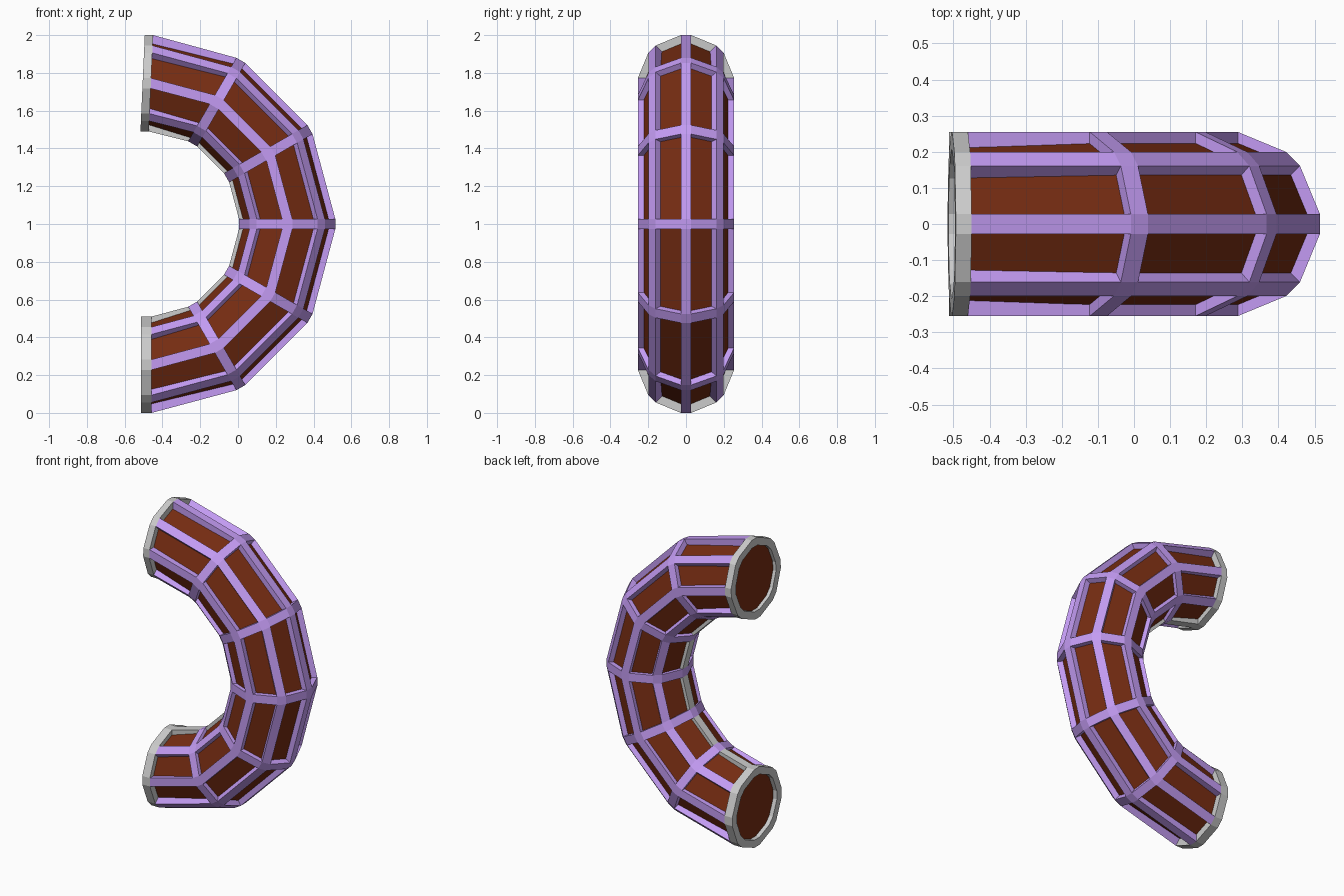
import bpy, bmesh
from math import sin, cos, pi
from mathutils import Vector

if "Cube" in bpy.data.objects:
    bpy.data.objects.remove(bpy.data.objects["Cube"])

CX, CZ, R = -0.485, 1.0, 0.745      # bend centre and radius
N, K = 6, 8                         # bend segments, tube sides
R_OUT, R_IN, R_SKIN = 0.255, 0.205, 0.238
H = 0.0275                          # half width of a bar


def point(i, k, r, along=0, side=0):
    """Point at bend node i, tube corner k, shifted along the bend / around the tube."""
    a = -pi / 2 + pi * i / N
    b = 2 * pi * k / K
    out = Vector((cos(a), 0, sin(a)))
    tan = Vector((-sin(a), 0, cos(a)))
    y = Vector((0, 1, 0))
    p = Vector((CX, 0, CZ)) + out * R
    p += (out * cos(b) + y * sin(b)) * r + (y * cos(b) - out * sin(b)) * side
    if i == N:                      # upper opening leans slightly
        p.x += 0.002 + 0.045 * (p.z - CZ - R)
        along *= 0.8
    return p + tan * along


def make(name, build, colour=None):
    bm = bmesh.new()
    build(bm)
    bmesh.ops.remove_doubles(bm, verts=bm.verts, dist=1e-5)
    bmesh.ops.recalc_face_normals(bm, faces=bm.faces)
    mesh = bpy.data.meshes.new(name)
    bm.to_mesh(mesh)
    bm.free()
    obj = bpy.data.objects.new(name, mesh)
    bpy.context.collection.objects.link(obj)
    if colour:
        mat = bpy.data.materials.new(name + "_colour")
        mat.diffuse_color = (*colour, 1)
        mat.use_nodes = True
        mat.node_tree.nodes["Principled BSDF"].inputs["Base Color"].default_value = mat.diffuse_color
        mesh.materials.append(mat)


def skin(bm, loops, closed):
    """Bridge equal loops of points, closing the series or capping its ends."""
    rows = [[bm.verts.new(p) for p in loop] for loop in loops]
    n = len(rows[0])
    for j in range(len(rows) - (0 if closed else 1)):
        a, b = rows[j], rows[(j + 1) % len(rows)]
        for q in range(n):
            bm.faces.new((a[q], a[(q + 1) % n], b[(q + 1) % n], b[q]))
    if not closed:
        bm.faces.new(rows[0])
        bm.faces.new(rows[-1])


def ring(bm, i):
    section = ((R_OUT, -H), (R_OUT, H), (R_IN, H), (R_IN, -H))
    skin(bm, [[point(i, k, r, d, s) for r, d in section]
              for k in range(K) for s in (-H, H)], True)


def beam(bm, i, k):
    section = ((R_OUT, -H), (R_OUT, H), (R_IN, H), (R_IN, -H))
    skin(bm, [[point(j, k, r, d, s) for r, s in section]
              for j, d in ((i, H), (i + 1, -H))], False)


def build_tube(bm):
    skin(bm, [[point(i, k, R_SKIN if 0 < i < N else 0.225) for k in range(K)]
              for i in range(N + 1)], False)


def build_frame(bm):
    for i in range(1, N):
        ring(bm, i)
    for i in range(N):
        for k in range(K):
            if k != K // 2:
                beam(bm, i, k)


def build_end_rings(bm):
    ring(bm, 0)
    ring(bm, N)


def build_seam(bm):
    for i in range(N):
        beam(bm, i, K // 2)


# Brown inner tube with closed ends
make("inner_tube", build_tube, (0.18, 0.025, 0.006))
# Purple lattice of hoops and lengthwise bars
make("lattice_frame", build_frame, (0.55, 0.33, 0.9))
# Grey hoops at the two openings and grey bar along the inside of the bend
make("end_rings", build_end_rings)
make("inner_seam_bar", build_seam)
